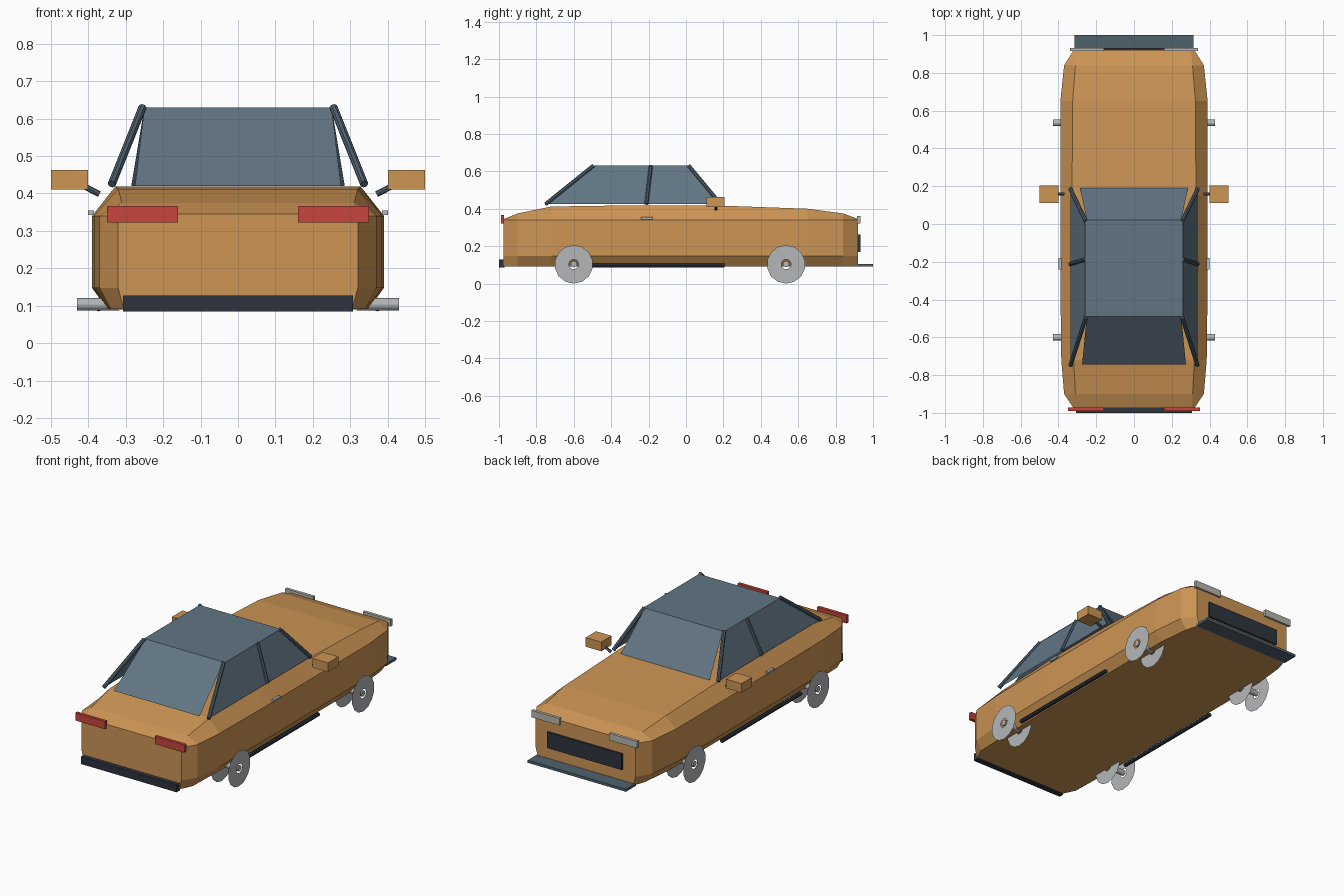
import bpy, bmesh, math
from mathutils import Vector

cube = bpy.data.objects.get("Cube")
if cube:
    bpy.data.objects.remove(cube, do_unlink=True)


def material(name, r, g, b):
    m = bpy.data.materials.new(name)
    m.use_nodes = True
    m.diffuse_color = (r, g, b, 1)
    m.node_tree.nodes["Principled BSDF"].inputs["Base Color"].default_value = (r, g, b, 1)
    return m


PAINT = material("tan paint", 0.61, 0.30, 0.09)
GLASS = material("blue grey glass", 0.122, 0.18, 0.23)
TRIM = material("slate trim", 0.08, 0.12, 0.155)
BLACK = material("dark trim", 0.027, 0.034, 0.048)
RED = material("red lens", 0.57, 0.06, 0.045)
METAL = material("light metal", 0.46, 0.47, 0.48)
LAMP = material("pale lens", 0.48, 0.47, 0.42)


def finish(name, bm, mat):
    mesh = bpy.data.meshes.new(name)
    bm.to_mesh(mesh)
    bm.free()
    mesh.materials.append(mat)
    obj = bpy.data.objects.new(name, mesh)
    bpy.context.collection.objects.link(obj)
    return obj


def box(name, low, high, mat):
    bm = bmesh.new()
    bmesh.ops.create_cube(bm, size=1)
    low, high = Vector(low), Vector(high)
    for v in bm.verts:
        v.co = (low + high) / 2 + v.co * (high - low)
    return finish(name, bm, mat)


def rod(name, start, end, radius, mat, sides=8):
    start, end = Vector(start), Vector(end)
    axis = end - start
    bm = bmesh.new()
    bmesh.ops.create_cone(bm, cap_ends=True, segments=sides, radius1=radius,
                          radius2=radius, depth=axis.length)
    turn = axis.to_track_quat("Z", "Y")
    for v in bm.verts:
        v.co = (start + end) / 2 + turn @ v.co
    return finish(name, bm, mat)


def panel(name, corners, mat):
    bm = bmesh.new()
    bm.faces.new([bm.verts.new(c) for c in corners])
    return finish(name, bm, mat)


# Body: lofted stations of (y, floor half width, side half width, deck half width, deck height)
stations = [
    (-0.975, 0.305, 0.32, 0.305, 0.345),
    (-0.90, 0.34, 0.37, 0.31, 0.375),
    (-0.72, 0.345, 0.385, 0.32, 0.412),
    (-0.30, 0.35, 0.39, 0.328, 0.418),
    (0.15, 0.35, 0.39, 0.328, 0.418),
    (0.65, 0.35, 0.39, 0.325, 0.40),
    (0.84, 0.33, 0.37, 0.31, 0.375),
    (0.92, 0.305, 0.32, 0.30, 0.345),
]
bm = bmesh.new()
rings = []
for y, floor, side, deck, top in stations:
    half = [(floor, 0.092), (side, 0.148), (side, 0.34), (deck, top)]
    loop = half + [(-x, z) for x, z in reversed(half)]
    rings.append([bm.verts.new((x, y, z)) for x, z in loop])
for a, b in zip(rings, rings[1:]):
    n = len(a)
    for i in range(n):
        j = (i + 1) % n
        bm.faces.new((a[i], a[j], b[j], b[i]))
bm.faces.new(rings[0])
bm.faces.new(rings[-1])
bmesh.ops.recalc_face_normals(bm, faces=bm.faces)
finish("body", bm, PAINT)

# Cabin: roof and end windows
BASE, ROOF = 0.425, 0.63
panel("roof", [(-0.26, -0.49, ROOF), (0.26, -0.49, ROOF),
               (0.26, 0.02, ROOF), (-0.26, 0.02, ROOF)], GLASS)
panel("rear_window", [(-0.275, -0.745, 0.42), (0.275, -0.745, 0.42),
                      (0.25, -0.49, ROOF), (-0.25, -0.49, ROOF)], GLASS)
panel("windscreen", [(0.285, 0.19, 0.42), (-0.285, 0.19, 0.42),
                     (-0.25, 0.02, ROOF), (0.25, 0.02, ROOF)], GLASS)


def wheel_disc(name, x, y, facing):
    bm = bmesh.new()
    sides = 14
    outer, inner = [], []
    for i in range(sides):
        a = math.tau * (i + 0.5) / sides
        for ring, r in ((outer, 0.103), (inner, 0.026)):
            ring.append(bm.verts.new((x, y + r * math.cos(a), 0.103 + r * math.sin(a))))
    for i in range(sides):
        j = (i + 1) % sides
        f = bm.faces.new((inner[i], outer[i], outer[j], inner[j]))
        f.normal_update()
        if f.normal.x * facing < 0:
            f.normal_flip()
    finish(name, bm, METAL)


# Parts repeated on both sides
for s, side in ((1, "left"), (-1, "right")):

    def span(name, x, y, z, mat):
        xs = sorted((s * x[0], s * x[1]))
        box(f"{side}_{name}", (xs[0], y[0], z[0]), (xs[1], y[1], z[1]), mat)

    glass = [(s * 0.335, -0.75, BASE), (s * 0.335, 0.18, BASE),
             (s * 0.257, 0.015, ROOF), (s * 0.257, -0.495, ROOF)]
    panel(f"{side}_side_window", glass if s > 0 else glass[::-1], GLASS)

    for name, low_y, high_y in (("rear", -0.75, -0.495), ("middle", -0.212, -0.188),
                                ("front", 0.185, 0.015)):
        rod(f"{side}_{name}_pillar", (s * 0.337, low_y, BASE),
            (s * 0.255, high_y, ROOF), 0.011, TRIM)

    # Mirror, handle, sill and lamps
    span("mirror", (0.40, 0.50), (0.11, 0.205), (0.41, 0.463), PAINT)
    rod(f"{side}_mirror_stalk", (s * 0.37, 0.16, 0.398), (s * 0.412, 0.16, 0.42), 0.008, TRIM)
    span("door_handle", (0.385, 0.40), (-0.24, -0.18), (0.343, 0.355), METAL)
    rod(f"{side}_sill", (s * 0.372, -0.52, 0.096), (s * 0.372, 0.205, 0.096), 0.011, BLACK)
    span("tail_lamp", (0.16, 0.35), (-0.99, -0.972), (0.322, 0.367), RED)
    span("head_lamp", (0.16, 0.338), (0.915, 0.932), (0.322, 0.362), LAMP)

    # Wheels: paired discs on a hub
    for end, y in (("rear", -0.6), ("front", 0.535)):
        wheel_disc(f"{side}_{end}_wheel_outer", s * 0.428, y, s)
        wheel_disc(f"{side}_{end}_wheel_inner", s * 0.316, y, -s)
        rod(f"{side}_{end}_hub", (s * 0.316, y, 0.104), (s * 0.43, y, 0.104), 0.017, METAL, 12)

# Bumper, grille and splitter
box("rear_bumper", (-0.307, -1.0, 0.085), (0.307, -0.97, 0.128), BLACK)
box("grille", (-0.24, 0.91, 0.17), (0.24, 0.932, 0.262), BLACK)
box("front_splitter", (-0.315, 0.91, 0.09), (0.315, 1.0, 0.105), TRIM)
